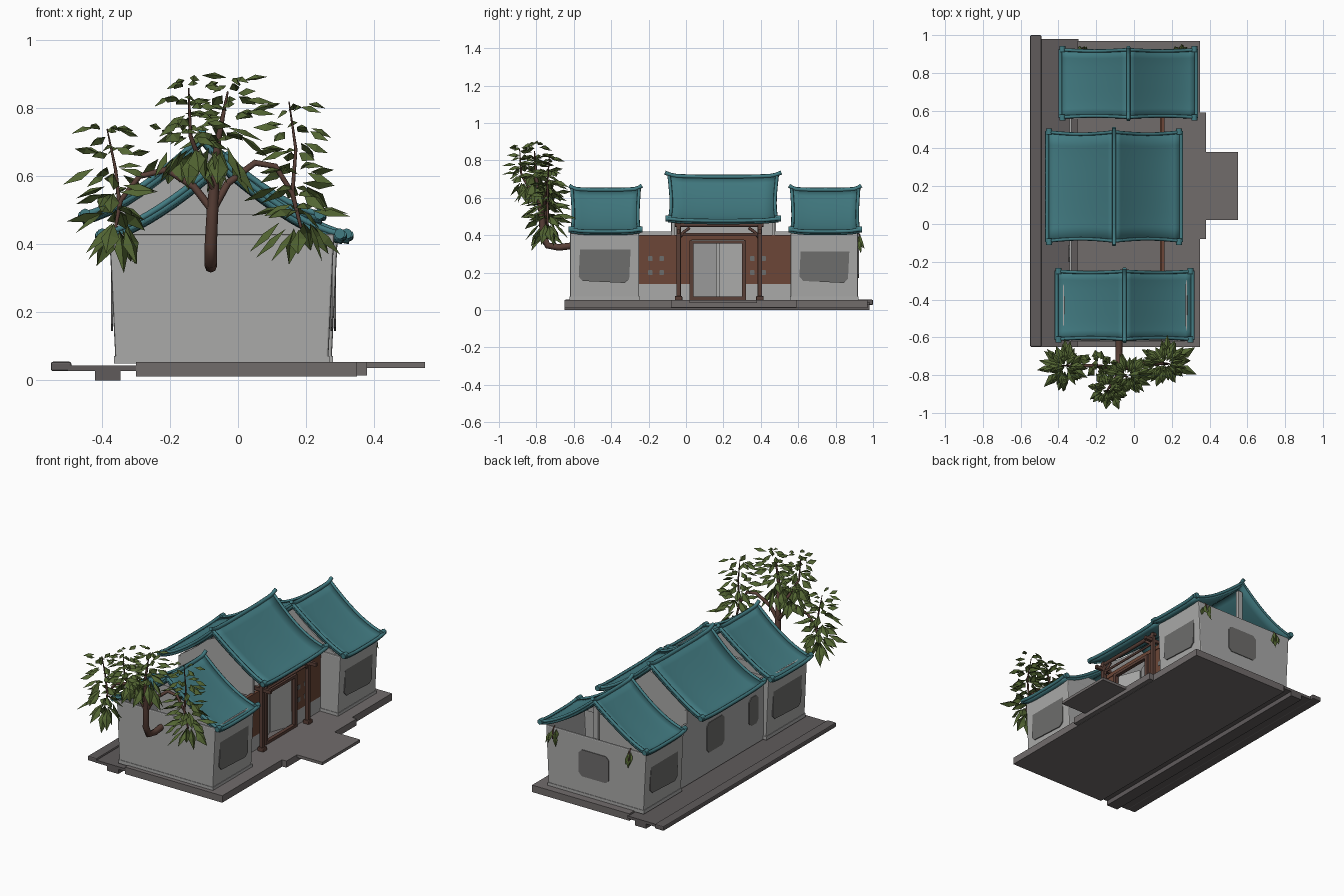
import bpy, math, random
from mathutils import Vector

if "Cube" in bpy.data.objects:
    bpy.data.objects.remove(bpy.data.objects["Cube"])
random.seed(4)

def mat(name, c):
    m = bpy.data.materials.new(name)
    m.diffuse_color = (*c, 1)
    m.use_nodes = True
    m.node_tree.nodes["Principled BSDF"].inputs["Base Color"].default_value = m.diffuse_color
    return m

WALL = mat("pale_plaster", (.40, .40, .395))
STONE = mat("grey_stone", (.165, .15, .148))
DARK = mat("dark_stone", (.115, .104, .105))
ROOF = mat("teal_tile", (.055, .20, .225))
WOOD = mat("brown_wood", (.15, .062, .038))
BARK = mat("bark", (.10, .05, .038))
LEAF = mat("leaf_green", (.085, .13, .032))
PANE = mat("window_grey", (.155, .153, .15))

def mesh_obj(name, verts, faces, m, smooth=False):
    me = bpy.data.meshes.new(name)
    me.from_pydata(verts, [], faces)
    me.materials.append(m)
    o = bpy.data.objects.new(name, me)
    bpy.context.collection.objects.link(o)
    if smooth:
        for p in me.polygons:
            p.use_smooth = True
    return o

def box(name, x0, x1, y0, y1, z0, z1, m, bevel=0):
    v = [(x, y, z) for z in (z0, z1) for x, y in ((x0, y0), (x1, y0), (x1, y1), (x0, y1))]
    f = [(3, 2, 1, 0), (4, 5, 6, 7), (0, 1, 5, 4), (1, 2, 6, 5), (2, 3, 7, 6), (3, 0, 4, 7)]
    o = mesh_obj(name, v, f, m)
    if bevel:
        b = o.modifiers.new("bevel", 'BEVEL')
        b.width, b.segments = bevel, 2
    return o

def slab(name, outline, y0, y1, m):
    """Outline in x,z pushed along y."""
    n = len(outline)
    v = [(x, y, z) for y in (y0, y1) for x, z in outline]
    f = [tuple(range(n)), tuple(range(2 * n - 1, n - 1, -1))]
    f += [(i, i + n, (i + 1) % n + n, (i + 1) % n) for i in range(n)]
    return mesh_obj(name, v, f, m)

def tube(name, pts, r, m, radii=None):
    cu = bpy.data.curves.new(name, 'CURVE')
    cu.dimensions = '3D'
    cu.bevel_depth, cu.bevel_resolution, cu.use_fill_caps = r, 2, True
    s = cu.splines.new('POLY')
    s.points.add(len(pts) - 1)
    for i, p in enumerate(pts):
        s.points[i].co = (*p, 1)
        s.points[i].radius = radii[i] if radii else 1
    cu.materials.append(m)
    o = bpy.data.objects.new(name, cu)
    bpy.context.collection.objects.link(o)
    return o

def pane(name, hy, hz, c=.022, t=.003):
    """Thin upright window plate facing x, with cut corners."""
    o = slab(name, [(-hy + c, -hz), (hy - c, -hz), (hy, -hz + c), (hy, hz - c),
                    (hy - c, hz), (-hy + c, hz), (-hy, hz - c), (-hy, -hz + c)], -t, t, PANE)
    o.rotation_mode = 'ZYX'
    o.rotation_mode = 'XYZ'
    o.rotation_euler.z = math.pi / 2
    return o

# ---- stone platform ----
box("main_platform", -.30, .35, -.65, .97, .012, .054, STONE)
box("porch_platform", .345, .38, -.08, .59, .014, .054, STONE)
box("front_step", .375, .55, .02, .38, .037, .054, STONE)
box("back_path", -.50, -.295, -.65, .98, .028, .044, DARK)
box("back_kerb", -.55, -.49, -.65, 1.0, .027, .055, DARK, .006)
box("under_kerb", -.42, -.345, -.65, .98, 0, .03, DARK)

# ---- curved roofs ----
def roof_z(t, eave, ridge):
    return eave + (ridge - eave) * (1 - t) ** 1.45

def roof(name, cx, half, y0, y1, eave, ridge):
    cy, hy, N, M = (y0 + y1) / 2, (y1 - y0) / 2, 10, 8
    def pt(s, v):                       # s, v both -1..1
        t = abs(s)
        w = hy * (1 - .04 * math.sin(math.pi * t))
        return (cx + s * half, cy + v * w, roof_z(t, eave, ridge) + .01 * abs(v) ** 4)
    verts, faces = [], []
    for i in range(2 * N + 1):
        for j in range(M + 1):
            verts.append(pt(i / N - 1, 2 * j / M - 1))
    for i in range(2 * N):
        for j in range(M):
            a = i * (M + 1) + j
            faces.append((a, a + M + 1, a + M + 2, a + 1))
    o = mesh_obj(name + "_roof", verts, faces, ROOF, True)
    sol = o.modifiers.new("thick", 'SOLIDIFY')
    sol.thickness, sol.offset = .02, -1
    # ridge with upturned tips
    ys = [-1.06, -.97, -.85, -.5, 0, .5, .85, .97, 1.06]
    tube(name + "_ridge", [(cx, cy + v * hy, ridge + .003 + .014 * abs(v) ** 8) for v in ys], .011, ROOF)
    for v in (-1, 1):                   # gable edge rolls
        tube(name + "_gable_roll", [pt(k / N - 1, v * .985) for k in range(2 * N + 1)], .009, ROOF)
    for s in (-1, 1):                   # eave rolls with round ends
        tube(name + "_eave_roll", [pt(s, j / 4 - 1) for j in range(9)], .010, ROOF)
        for v in (-1, 1):
            x, y, z = pt(s * .97, v)
            tube(name + "_end_roll", [(x, y - .016, z), (x, y + .016, z)], .016, ROOF)

roof("south", -.05, .36, -.613, -.247, .42, .64)
roof("middle", -.105, .355, -.095, .492, .478, .71)
roof("north", -.03, .36, .562, .926, .42, .64)

def gable(name, cx, half, y, z0, eave, ridge, lo=-.3, hi=.3):
    xs = [lo + (hi - lo) * k / 8 for k in range(9)]
    top = [(cx + x, roof_z(abs(x) / half, eave, ridge) - .022) for x in xs]
    slab(name, [(cx + lo, z0)] + [(cx + hi, z0)] + top[::-1], y - .008, y + .008, WALL)

# ---- end blocks: hollow, slightly flared walls ----
def block(name, x0, x1, y0, y1, z1):
    fl = .018
    o = mesh_obj(name + "_walls",
        [(x0, y0, .05), (x1, y0, .05), (x1, y1, .05), (x0, y1, .05),
         (x0 - fl, y0, z1), (x1 + fl, y0, z1), (x1 + fl, y1, z1), (x0 - fl, y1, z1)],
        [(0, 1, 5, 4), (1, 2, 6, 5), (2, 3, 7, 6), (3, 0, 4, 7)], WALL)
    s = o.modifiers.new("thick", 'SOLIDIFY')
    s.thickness, s.offset = .018, -1
    b = o.modifiers.new("bevel", 'BEVEL')
    b.width, b.segments = .006, 2
    box(name + "_plinth", x0 - .004, x1 + .004, y0 - .003, y1 + .003, .05, .072, WALL)
    # side windows follow the flare
    for xs, sg in ((x1, 1), (x0, -1)):
        w = pane(name + "_side_window", (y1 - y0) / 2 - .05, .10)
        w.location = (xs + sg * .010, (y0 + y1) / 2, .25)
        w.rotation_euler.x = -sg * 0
        w.rotation_euler.y = sg * math.atan(fl / (z1 - .05))

block("south", -.36, .265, -.62, -.25, .43)
block("north", -.36, .275, .56, .92, .415)
w = pane("north_wall_window", .10, .08, .02)
w.rotation_euler.z = 0
w.location = (-.03, .921, .25)
slab("south_inner_wall", [(-.36, .40), (.27, .40), (.22, .44), (.16, .49), (-.24, .49), (-.32, .44)],
     -.27, -.255, WALL)
gable("north_inner_gable", -.03, .36, .574, .38, .42, .64)
box("north_gable_post", -.045, -.015, .885, .905, .39, .60, WALL)

# ---- middle hall ----
box("hall_back_wall", -.342, -.330, -.25, .56, .05, .42, WALL)
pane("hall_back_window", .085, .09).location = (-.343, .21, .26)
pane("hall_back_side_window", .045, .085).location = (-.343, -.155, .26)
box("hall_upper_back_wall", -.342, -.33, -.08, .48, .42, .50, WALL)
for y in (-.07, .467):
    gable("hall_gable", -.105, .355, y, .38, .478, .71, -.23, .26)
box("hall_lintel", .142, .162, -.25, .56, .375, .40, WOOD)
for n, a, c in (("south", -.25, .03), ("north", .31, .56)):
    box("hall_low_wall_" + n, .138, .158, a, c, .05, .14, WALL)
    box("hall_wood_panel_" + n, .138, .158, a, c, .14, .38, WOOD)
    d = a + .06 if n == "south" else a + .045
    for k in (0, 1):                    # small lattice openings
        for z in (.20, .275):
            pane("lattice_pane", .012, .014, .004).location = (.157, d + k * .06, z)

# recessed door leaves, slightly folded inward
for s in (-1, 1):
    d = box("door_leaf", -.008, .008, 0, .14, .055, .365, WALL)
    d.location = (.135, .17 + s * .14, 0)
    d.rotation_euler.z = .35 if s < 0 else math.pi - .35

# porch posts, beams and inner door frame
for y in (-.04, .395):
    box("porch_post", .178, .202, y - .012, y + .012, .06, .47, BARK, .004)
    box("post_foot", .170, .210, y - .02, y + .02, .05, .075, BARK, .005)
    box("porch_tie", .14, .25, y - .009, y + .009, .41, .43, BARK)
    s = 1 if y < 0 else -1
    tube("post_bracket", [(.19, y, .38), (.19, y + s * .025, .415), (.19, y + s * .06, .44)], .008, BARK)
tube("porch_upper_beam", [(.19, -.06, .455), (.19, .415, .455)], .011, BARK)
tube("porch_lower_beam", [(.19, -.04, .405), (.19, .395, .405)], .007, BARK)
for y in (.03, .31):
    box("door_post", .15, .172, y - .01, y + .01, .055, .365, BARK)
box("door_head", .15, .172, .02, .32, .355, .372, BARK)
box("door_sill", .15, .172, .02, .32, .055, .072, BARK)

# ---- tree growing out of the front wall ----
tube("tree_trunk", [(-.08, -.60, .345), (-.08, -.68, .335), (-.08, -.74, .345), (-.08, -.765, .40),
     (-.075, -.77, .50), (-.07, -.78, .58), (-.06, -.80, .70), (-.03, -.81, .85)], .018, BARK,
     [1, 1, 1, 1, .95, .8, .55, .15])
tube("left_branch", [(-.075, -.77, .50), (-.13, -.76, .57), (-.21, -.75, .62), (-.29, -.75, .60),
     (-.345, -.75, .53), (-.36, -.75, .45)], .012, BARK, [1, .9, .8, .7, .6, .4])
tube("right_branch", [(-.075, -.77, .50), (-.03, -.76, .58), (.05, -.74, .64), (.11, -.74, .63),
     (.16, -.74, .55), (.185, -.74, .45)], .012, BARK, [1, .9, .8, .7, .6, .4])
tube("front_branch", [(-.07, -.78, .56), (-.11, -.83, .64), (-.14, -.88, .72), (-.145, -.89, .86)], .010, BARK,
     [1, .8, .6, .2])
tube("left_stem", [(-.35, -.75, .53), (-.36, -.75, .62), (-.385, -.75, .74)], .006, BARK, [1, .8, .3])
tube("right_stem", [(.16, -.74, .55), (.17, -.74, .68), (.15, -.73, .82)], .006, BARK, [1, .8, .3])

leaf_v, leaf_f = [], []
def leaf(p, ang, pitch, length, width):
    d = Vector((math.cos(ang) * math.cos(pitch), math.sin(ang) * math.cos(pitch), math.sin(pitch)))
    side = Vector((-math.sin(ang), math.cos(ang), 0))
    up = d.cross(side)
    roll = random.uniform(-.6, .6)
    side = side * math.cos(roll) + up * math.sin(roll)
    p, n = Vector(p), len(leaf_v)
    mid = p + d * length * .5
    leaf_v.extend([p, mid + side * width - up * .008, p + d * length + Vector((0, 0, -.012)),
                   mid - side * width - up * .008, mid + up * .006])
    leaf_f.extend([(n, n + 1, n + 4), (n + 4, n + 1, n + 2), (n, n + 4, n + 3), (n + 4, n + 2, n + 3)])

def whorls(x, y, z0, z1, levels, dx=0, big=.12):
    """Rings of leaves, drooping and large below, short and spiky above."""
    for k in range(levels):
        u = k / (levels - 1)
        n = 9 - int(2 * u)
        for i in range(n):
            a = math.tau * i / n + random.uniform(-.3, .3) + k
            off = random.uniform(.01, .06)
            p = (x + dx * u + math.cos(a) * off, y + math.sin(a) * off * .7,
                 z0 + (z1 - z0) * u + random.uniform(-.015, .015))
            pitch = (-1.0 if k == 0 else -.35 + .5 * u) + random.uniform(-.35, .35)
            leaf(p, a, pitch, big * (1 - .4 * u) * random.uniform(.75, 1.1), .028 * (1 - .45 * u))

whorls(-.355, -.755, .45, .73, 6, -.02)
whorls(.18, -.735, .45, .80, 7, -.02)
whorls(-.05, -.80, .68, .88, 5, .03)
whorls(-.13, -.87, .67, .87, 5, -.01, .095)
whorls(-.18, -.74, .66, .74, 2, 0, .08)
mesh_obj("tree_leaves", leaf_v, leaf_f, LEAF)

# ---- small sprigs hanging on the back wall ----
leaf_v, leaf_f = [], []
for x in (-.27, .24):
    for i in range(6):
        leaf((x + random.uniform(-.03, .03), .925, .41 - .008 * i), math.pi / 2 + random.uniform(-1, 1),
             -1.2 + random.uniform(-.2, .3), .055, .014)
    tube("sprig_stem", [(x, .91, .42), (x, .93, .40), (x, .932, .35)], .004, BARK)
mesh_obj("wall_sprigs", leaf_v, leaf_f, LEAF)
